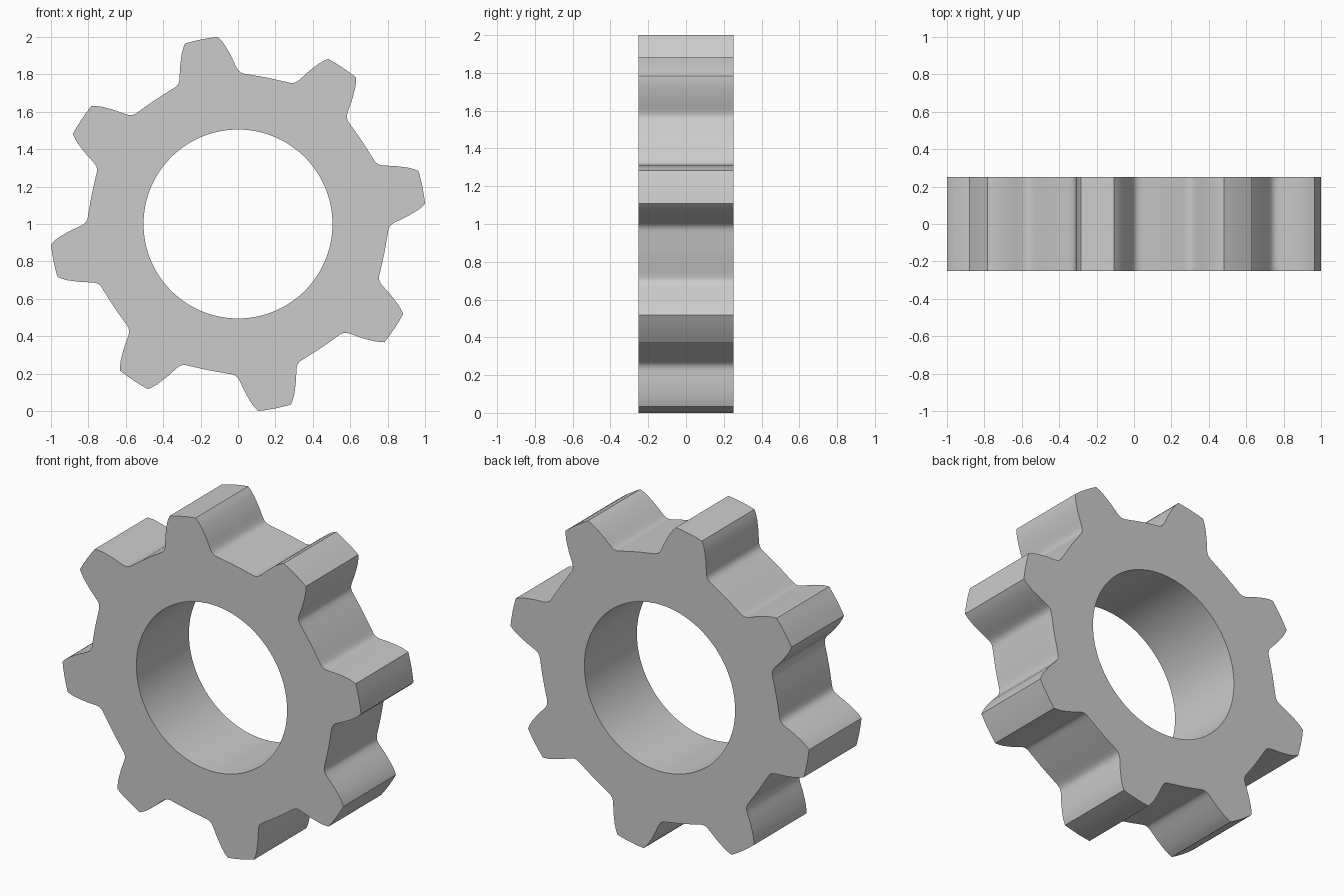
import bpy, bmesh, math

if "Cube" in bpy.data.objects:
    bpy.data.objects.remove(bpy.data.objects["Cube"])

TEETH, HALF_DEPTH, HOLE_R, CENTRE_Z = 8, 0.2515, 0.505, 1.0

# Half tooth profile: (degrees from tooth centre, radius), tip to mid-gap
half = [(0, 1.006), (2.5, 1.006), (5.1, 1.006), (6.1, 0.984), (7.1, 0.957),
        (8.2, 0.921), (9.2, 0.889), (9.9, 0.863), (10.6, 0.84), (11.1, 0.827),
        (11.7, 0.816), (12.5, 0.809), (13.4, 0.8045), (15, 0.802),
        (17.5, 0.799), (20, 0.798), (22.5, 0.7975)]
tooth = [(-a, r) for a, r in reversed(half[1:])] + half[:-1]

outline = []
for i in range(TEETH):
    outline += [(math.radians(11.25 + 45 * i + a), r) for a, r in tooth]

bm = bmesh.new()


def ring(points, y):
    return [bm.verts.new((r * math.cos(a), y, CENTRE_Z + r * math.sin(a)))
            for a, r in points]


# Four loops: outer front, outer back, bore back, bore front
bore = [(a, HOLE_R) for a, r in outline]
loops = [ring(outline, -HALF_DEPTH), ring(outline, HALF_DEPTH),
         ring(bore, HALF_DEPTH), ring(bore, -HALF_DEPTH)]
n = len(outline)
for k in range(4):
    p, q = loops[k], loops[(k + 1) % 4]
    for i in range(n):
        j = (i + 1) % n
        bm.faces.new((p[i], p[j], q[j], q[i]))
bmesh.ops.recalc_face_normals(bm, faces=bm.faces)

# Gear object
mesh = bpy.data.meshes.new("gear")
bm.to_mesh(mesh)
bm.free()
gear = bpy.data.objects.new("gear", mesh)
bpy.context.collection.objects.link(gear)
bpy.context.view_layer.objects.active = gear
gear.select_set(True)
bpy.ops.object.shade_smooth_by_angle(angle=math.radians(32))
